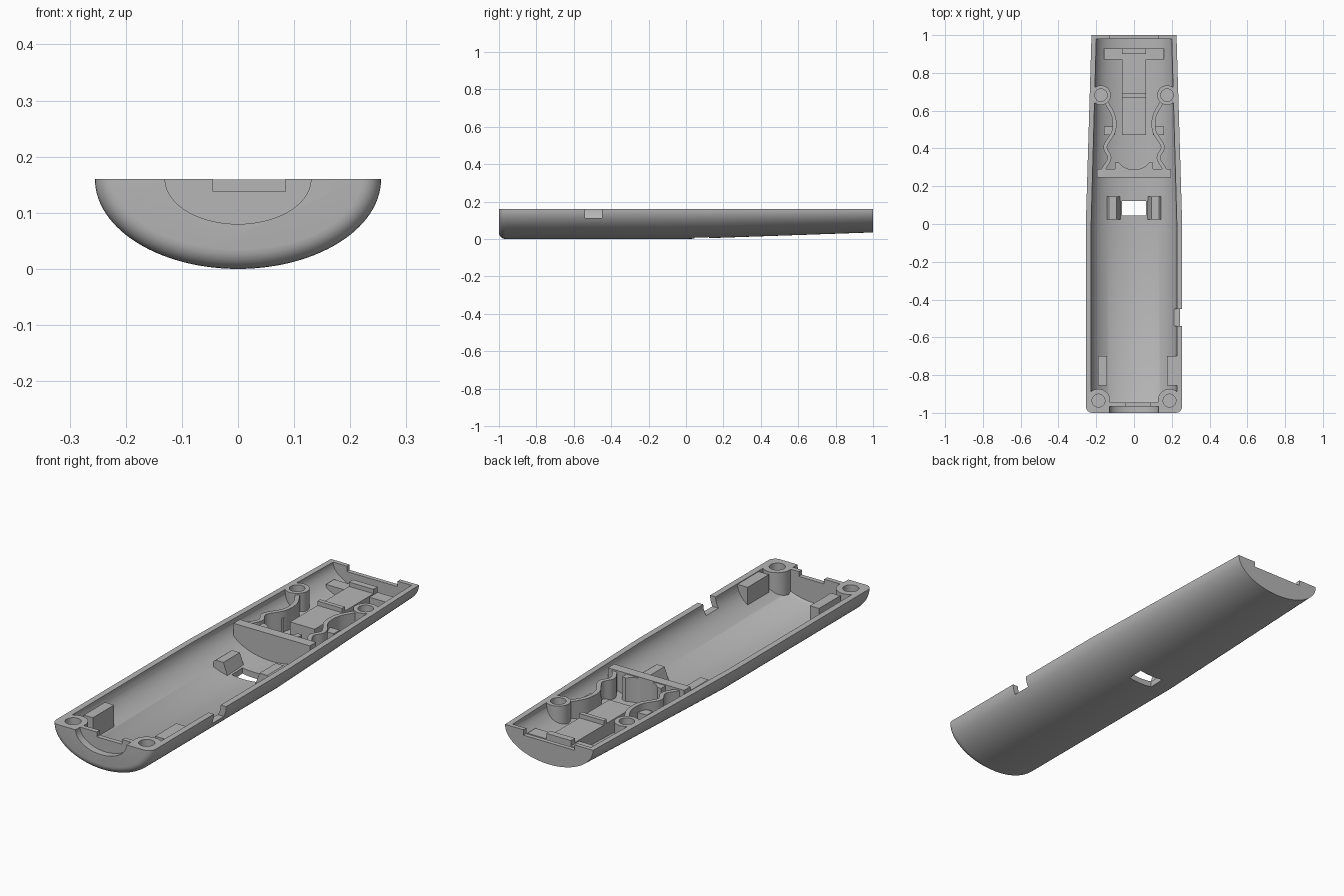
import bpy, bmesh, math
from mathutils import Vector

if "Cube" in bpy.data.objects:
    bpy.data.objects.remove(bpy.data.objects["Cube"])

TOP = 0.16
grey = bpy.data.materials.new("plain grey")
grey.use_nodes = True
grey.diffuse_color = (0.47, 0.47, 0.47, 1)
grey.node_tree.nodes["Principled BSDF"].inputs["Base Color"].default_value = grey.diffuse_color


def make(name, rings):
    """Skin a list of equal closed rings and cap both ends."""
    bm = bmesh.new()
    loops = [[bm.verts.new(p) for p in ring] for ring in rings]
    n = len(loops[0])
    for a, b in zip(loops, loops[1:]):
        for i in range(n):
            j = (i + 1) % n
            bm.faces.new((a[i], a[j], b[j], b[i]))
    bm.faces.new(loops[0])
    bm.faces.new(loops[-1])
    bmesh.ops.recalc_face_normals(bm, faces=bm.faces)
    mesh = bpy.data.meshes.new(name)
    bm.to_mesh(mesh)
    bm.free()
    mesh.materials.append(grey)
    obj = bpy.data.objects.new(name, mesh)
    bpy.context.collection.objects.link(obj)
    return obj


def trough(name, sections, rise=0.0, steps=56):
    """Half-ellipse sections (y, half width, depth) hung below the rim."""
    rings = []
    for y, a, b in sections:
        ring = [(-a * math.cos(math.pi * i / steps), y,
                 TOP - b * math.sin(math.pi * i / steps)) for i in range(steps + 1)]
        if rise:
            ring += [(a, y, TOP + rise), (-a, y, TOP + rise)]
        rings.append(ring)
    return make(name, rings)


def prism(name, outline, z0, z1):
    return make(name, [[(x, y, z) for x, y in outline] for z in (z0, z1)])


def box(name, x0, x1, y0, y1, z0, z1):
    return prism(name, [(x0, y0), (x1, y0), (x1, y1), (x0, y1)], z0, z1)


def disc(cx, cy, r, steps=40):
    return [(cx + r * math.cos(math.tau * i / steps),
             cy + r * math.sin(math.tau * i / steps)) for i in range(steps)]


def activate(obj):
    bpy.ops.object.select_all(action='DESELECT')
    obj.select_set(True)
    bpy.context.view_layer.objects.active = obj


def boolean(obj, cutter, op='DIFFERENCE', keep=False):
    activate(obj)
    mod = obj.modifiers.new("cut", 'BOOLEAN')
    mod.operation, mod.object, mod.solver = op, cutter, 'EXACT'
    bpy.ops.object.modifier_apply(modifier=mod.name)
    if not keep:
        bpy.data.objects.remove(cutter)


def ribbon(points, width, steps=8):
    """Outline of a smooth band that follows the points."""
    pts = [Vector(p) for p in points]
    pts = [2 * pts[0] - pts[1]] + pts + [2 * pts[-1] - pts[-2]]
    path = []
    for p, q, r, s in zip(pts, pts[1:], pts[2:], pts[3:]):
        for k in range(steps):
            t = k / steps
            path.append(0.5 * (2 * q + (r - p) * t + (2 * p - 5 * q + 4 * r - s) * t * t
                               + (3 * q - p - 3 * r + s) * t ** 3))
    path.append(pts[-2])
    left, right = [], []
    for i, p in enumerate(path):
        d = (path[min(i + 1, len(path) - 1)] - path[max(i - 1, 0)]).normalized()
        side = Vector((-d.y, d.x)) * width / 2
        left.append(tuple(p + side))
        right.append(tuple(p - side))
    return left + right[::-1]


# Outer form: rounded front edge, straight body, tapered rear
R = 0.035
outer = []
for i in range(7):
    a = math.pi / 2 * i / 6
    inset = R * (1 - math.sin(a))
    outer.append((-1 + R * (1 - math.cos(a)), 0.255 - inset, 0.16 - inset))
outer += [(0, 0.255, 0.16), (1, 0.225, 0.125)]
shell = trough("shell", outer)
limit = trough("limit_helper", [(y * 0.995, a - 0.004, b - 0.004) for y, a, b in outer], 0.1)
limit.hide_render = True
boolean(shell, trough("cavity", [(-0.945, 0.215, 0.125), (-0.93, 0.227, 0.133), (0, 0.227, 0.133),
                                 (0.98, 0.2, 0.1)], 0.1))

# Openings: front port, cable notch, side notch, rear notch, floor window
boolean(shell, trough("port", [(-1.1, 0.13, 0.08), (-0.967, 0.13, 0.08)], 0.1))
for x0, x1, y0, y1, z0, z1 in (
        (-0.045, 0.085, -1.1, -0.9, 0.138, 0.3),
        (0.18, 0.3, -0.54, -0.45, 0.112, 0.3),
        (-0.13, 0.13, 0.95, 1.1, 0.135, 0.3),
        (-0.063, 0.063, 0.045, 0.122, -0.1, 0.1)):
    boolean(shell, box("opening", x0, x1, y0, y1, z0, z1))

parts = [shell]


def fit(obj):
    """Trim an inner part to the outer form."""
    boolean(obj, limit, 'INTERSECT', keep=True)
    parts.append(obj)
    return obj


for side, s in (("right", -1), ("left", 1)):
    # Screw bosses with blind holes
    for end, cx, cy, r, r_hole in (("front", 0.188, -0.935, 0.062, 0.034),
                                   ("rear", 0.175, 0.682, 0.052, 0.033)):
        boss = fit(prism(f"{end}_boss_{side}", disc(s * cx, cy, r), 0, TOP))
        for target in (boss, shell):
            boolean(target, prism("screw_hole", disc(s * cx, cy, r_hole), 0.108, 0.3))

    # Wavy retaining walls
    wave = [(0.15, 0.65), (0.108, 0.57), (0.108, 0.49), (0.152, 0.41),
            (0.13, 0.35), (0.165, 0.285)]
    fit(prism(f"wavy_wall_{side}", ribbon([(s * x, y) for x, y in wave], 0.02), 0, 0.152))

    # Small support pads
    fit(box(f"middle_pad_{side}", s * 0.1, s * 0.16, 0.47, 0.515, 0, 0.12))
    fit(box(f"rear_pad_{side}", s * 0.06, s * 0.16, 0.87, 0.93, 0, 0.11))

    # Clips beside the floor window, with sloped inner faces
    clip = [(0.143, 0.02), (0.143, 0.082), (0.132, 0.09), (0.092, 0.09), (0.066, 0.02)]
    fit(make(f"window_clip_{side}", [[(s * x, y, z) for x, z in clip] for y in (0.025, 0.145)]))

# Front side blocks
fit(box("block_right", -0.19, -0.143, -0.855, -0.70, 0, 0.157))
fit(box("block_left", 0.175, 0.228, -0.855, -0.70, 0, 0.157))

# Bulkhead and its curved cradle
fit(box("bulkhead", -0.195, 0.195, 0.246, 0.292, 0, 0.159))
cradle = fit(box("cradle", -0.1, 0.1, 0.288, 0.325, 0, 0.155))
boolean(cradle, prism("cradle_bore", disc(0, 0.395, 0.107, 64), -0.1, 0.3))

# Rear centre rail with a cross ridge
rail = [(0.47, 0), (0.47, 0.115), (0.67, 0.115), (0.67, 0.135), (0.69, 0.135),
        (0.69, 0.115), (0.90, 0.115), (0.90, 0.135), (0.93, 0.135), (0.93, 0)]
fit(make("centre_rail", [[(x, y, z) for y, z in rail] for x in (-0.063, 0.063)]))

bpy.data.objects.remove(limit)
for obj in parts:
    activate(obj)
    bpy.ops.object.shade_smooth_by_angle(angle=math.radians(30))
